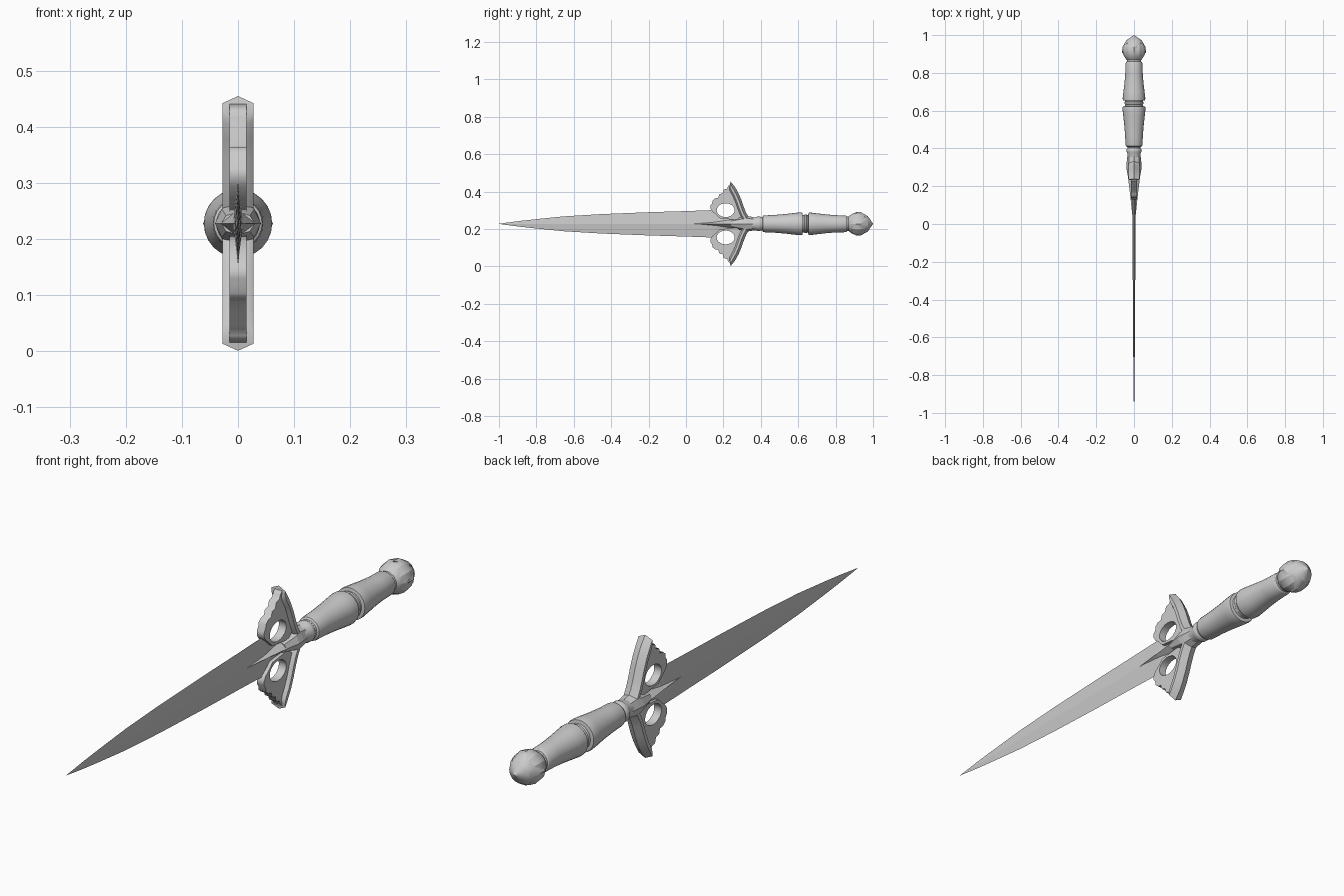
import bpy, bmesh, math
from mathutils import Vector

if "Cube" in bpy.data.objects:
    bpy.data.objects.remove(bpy.data.objects["Cube"])

CZ = 0.2275  # height of the long axis


def finish(name, bm, smooth=None):
    bmesh.ops.remove_doubles(bm, verts=bm.verts, dist=1e-5)
    bmesh.ops.recalc_face_normals(bm, faces=bm.faces)
    me = bpy.data.meshes.new(name)
    bm.to_mesh(me)
    bm.free()
    ob = bpy.data.objects.new(name, me)
    bpy.context.collection.objects.link(ob)
    if smooth:
        bpy.ops.object.select_all(action='DESELECT')
        ob.select_set(True)
        bpy.context.view_layer.objects.active = ob
        bpy.ops.object.shade_smooth_by_angle(angle=math.radians(smooth))
    return ob


def loft(name, rings, smooth=None):
    """Skin a list of closed rings and cap both ends."""
    bm = bmesh.new()
    vs = [[bm.verts.new(p) for p in r] for r in rings]
    n = len(vs[0])
    for a, b in zip(vs, vs[1:]):
        for i in range(n):
            j = (i + 1) % n
            bm.faces.new((a[i], a[j], b[j], b[i]))
    bm.faces.new(vs[0])
    bm.faces.new(vs[-1])
    return finish(name, bm, smooth)


def ring(y, r, n, rz=None):
    rz = r if rz is None else rz
    return [(r * math.cos(2 * math.pi * i / n), y,
             CZ + rz * math.sin(2 * math.pi * i / n)) for i in range(n)]


def lathe(name, prof, n, smooth=None):
    return loft(name, [ring(y, r, n) for y, r in prof], smooth)


# Blade: thin diamond section tapering to the point
blade = [(-1, .0003, .0005), (-.9, .002, .014), (-.8, .003, .025), (-.65, .0045, .04),
         (-.45, .006, .052), (-.2, .007, .062), (0, .008, .068), (.14, .009, .073),
         (.16, .009, .062), (.18, .009, .042), (.21, .009, .033), (.3, .009, .03)]
loft("blade", [ring(y, x, 4, z) for y, x, z in blade])

# Central spike lying over the blade on both faces
loft("blade_spike", [ring(0, .004, 4, .001), ring(.15, .02, 4, .014), ring(.25, .032, 4, .025),
                     ring(.32, .038, 4, .032)])

# Guard wings: pierced scalloped plate and ridged outer rim
plate = [(.27, .02), (.31, .05), (.29, .11), (.262, .175), (.238, .215), (.225, .2),
         (.22, .188), (.202, .183), (.196, .163), (.178, .158), (.172, .139), (.155, .136),
         (.141, .124), (.14, .11), (.131, .098), (.131, .082), (.14, .066), (.16, .05),
         (.18, .03)]
hole = [(.212 + .048 * math.cos(a), .073 + .037 * math.sin(a))
        for a in (2 * math.pi * i / 20 for i in range(20))]
arc = [(.238, .227), (.262, .197), (.281, .163), (.297, .125), (.309, .09), (.321, .06),
       (.338, .03)]
for s, side in ((1, "upper"), (-1, "lower")):
    cu = bpy.data.curves.new("guard_plate_" + side, 'CURVE')
    cu.dimensions = '2D'
    cu.fill_mode = 'BOTH'
    cu.extrude = .015
    for pts in (plate, hole):
        sp = cu.splines.new('POLY')
        sp.points.add(len(pts) - 1)
        for p, (y, z) in zip(sp.points, pts):
            p.co = (y, s * z, 0, 1)
        sp.use_cyclic_u = True
    ob = bpy.data.objects.new("guard_plate_" + side, cu)
    bpy.context.collection.objects.link(ob)
    ob.rotation_euler = (math.pi / 2, 0, math.pi / 2)
    ob.location.z = CZ
    bpy.ops.object.select_all(action='DESELECT')
    ob.select_set(True)
    bpy.context.view_layer.objects.active = ob
    bpy.ops.object.convert(target='MESH')

    rings = []
    for i, (y, z) in enumerate(arc):
        a, b = Vector(arc[max(i - 1, 0)]), Vector(arc[min(i + 1, len(arc) - 1)])
        t = (b - a).normalized()
        n = Vector((t.y, -t.x))  # points inward, towards the blade
        if i == 0:
            n = Vector((-.15, -1)).normalized()
        sec = [(0, 0), (.028, .013), (.028, .026), (.016, .034), (-.016, .034),
               (-.028, .026), (-.028, .013)]
        rings.append([(x, y + n.x * d, CZ + s * (z + n.y * d)) for x, d in sec])
    loft("guard_rim_" + side, rings, 35)

# Faceted hub between the wings
loft("guard_hub", [ring(.24, .03, 8, .02), ring(.30, .041, 8, .036), ring(.325, .039, 8, .042),
                   ring(.36, .035, 8, .036)])

# Turned grip: collar, two flared sleeves and a middle ring
lathe("grip", [(.34, .034), (.375, .035), (.382, .039), (.395, .039), (.402, .035),
               (.408, .036), (.412, .043), (.42, .045), (.47, .047), (.53, .052), (.58, .058),
               (.61, .061), (.622, .059), (.624, .047), (.632, .046), (.636, .05),
               (.645, .05), (.648, .046), (.653, .047), (.655, .059), (.665, .06),
               (.70, .056), (.75, .05), (.80, .046), (.85, .045), (.858, .042),
               (.861, .038), (.89, .038)], 24, 30)

# Pommel: faceted ball with a raised cap of four pointed petals
lathe("pommel", [(.866, .036), (.878, .046), (.897, .057), (.922, .061), (.945, .056),
                 (.965, .043), (.985, .02), (.994, .002)], 12, 25)


def petal_ring(y_tip, r_tip, y_gap, r_gap):
    out = []
    for i in range(16):
        k = abs((i % 4) - 2) / 2  # 1 at petal tips, 0 at gaps
        y, r = y_gap + (y_tip - y_gap) * k, r_gap + (r_tip - r_gap) * k
        a = 2 * math.pi * i / 16
        out.append((r * math.cos(a), y, CZ + r * math.sin(a)))
    return out


loft("pommel_cap", [petal_ring(.905, .054, .96, .04), petal_ring(.905, .0625, .96, .05),
                    petal_ring(.935, .062, .965, .046), ring(.972, .041, 16),
                    ring(.988, .018, 16), ring(1, .001, 16)], 25)
